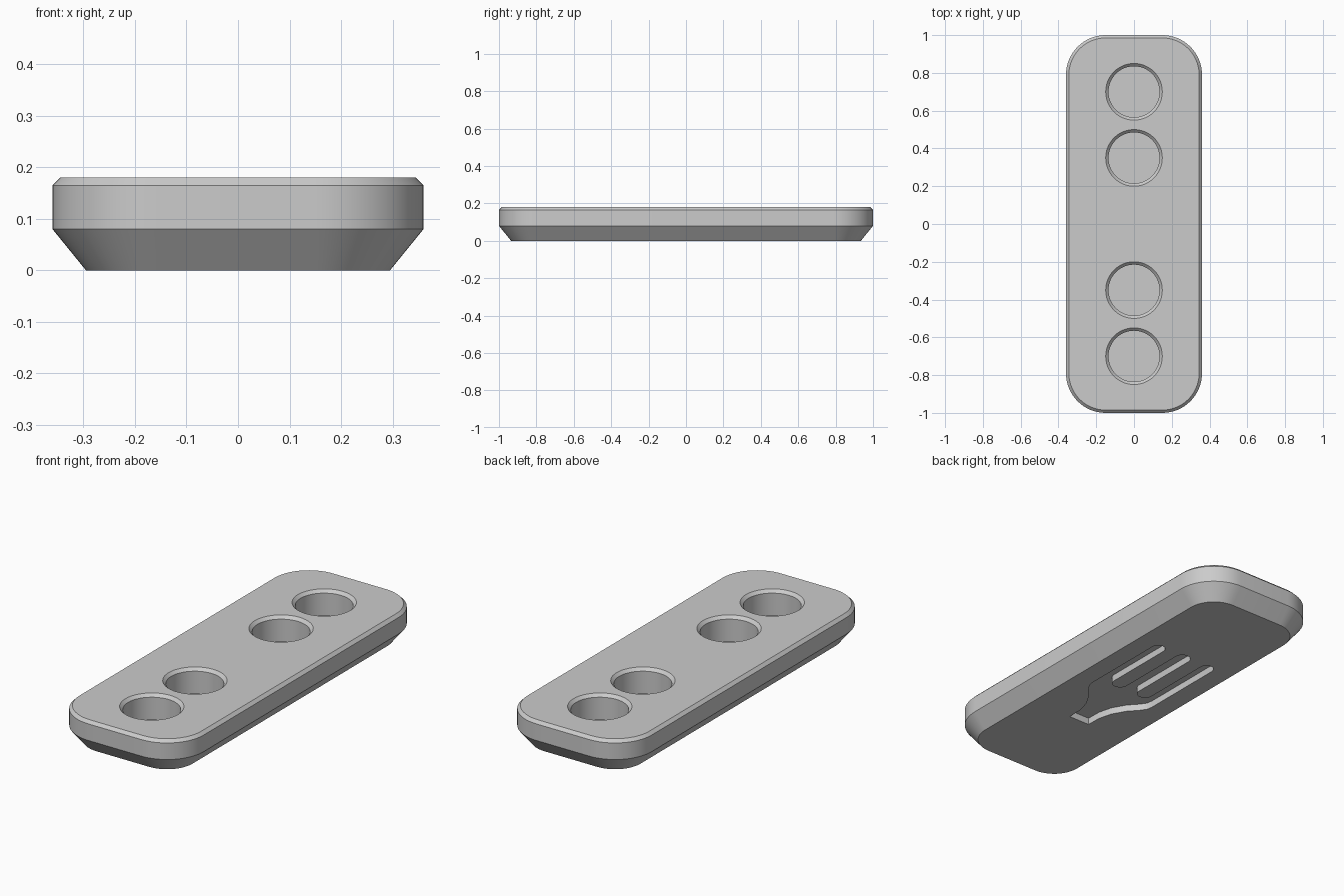
import bpy, bmesh, math

if "Cube" in bpy.data.objects:
    bpy.data.objects.remove(bpy.data.objects["Cube"], do_unlink=True)

grey = bpy.data.materials.new("light grey")
grey.use_nodes = True
COLOUR = (0.6, 0.6, 0.6, 1)
grey.diffuse_color = COLOUR
grey.node_tree.nodes["Principled BSDF"].inputs["Base Color"].default_value = COLOUR


def arc(cx, cy, r, start, end, steps):
    """Points along an arc, angles in degrees."""
    angles = [math.radians(start + (end - start) * i / steps) for i in range(steps + 1)]
    return [(cx + r * math.cos(a), cy + r * math.sin(a)) for a in angles]


def rounded_rectangle(inset):
    r = 0.21 - inset
    pts = []
    for sx, sy, start in ((1, 1, 0), (-1, 1, 90), (-1, -1, 180), (1, -1, 270)):
        pts += arc(sx * 0.15, sy * 0.79, r, start, start + 90, 16)
    return pts


def loft(name, layers):
    """Solid through matching outlines, each given as (points, z)."""
    bm = bmesh.new()
    rings = [[bm.verts.new((x, y, z)) for x, y in pts] for pts, z in layers]
    for low, high in zip(rings, rings[1:]):
        for i in range(len(low)):
            j = (i + 1) % len(low)
            bm.faces.new((low[i], low[j], high[j], high[i]))
    bm.faces.new(rings[0][::-1])
    bm.faces.new(rings[-1])
    bmesh.ops.recalc_face_normals(bm, faces=bm.faces)
    mesh = bpy.data.meshes.new(name)
    bm.to_mesh(mesh)
    bm.free()
    mesh.materials.append(grey)
    obj = bpy.data.objects.new(name, mesh)
    bpy.context.collection.objects.link(obj)
    return obj


def carve(target, cutter):
    cutter.hide_render = True
    mod = target.modifiers.new(cutter.name, "BOOLEAN")
    mod.operation = "DIFFERENCE"
    mod.solver = "EXACT"
    mod.object = cutter
    bpy.context.view_layer.objects.active = target
    bpy.ops.object.modifier_apply(modifier=mod.name)
    bpy.data.objects.remove(cutter, do_unlink=True)


# Plate with a wide lower bevel and a fine upper bevel
plate = loft("plate", [(rounded_rectangle(inset), z) for inset, z in
                       ((0.065, 0), (0, 0.08), (0, 0.165), (0.015, 0.18))])

# Four blind round sockets with chamfered rims
for y in (-0.7, -0.35, 0.35, 0.7):
    layers = [(arc(0, y, r, 0, 357.5, 143)[::3], z) for r, z in
              ((0.135, 0.05), (0.135, 0.165), (0.17, 0.2))]
    carve(plate, loft("socket_cutter", layers))

# Shallow three-pronged recess in the underside
half = [(0.06, -0.42), (0.062, -0.34), (0.08, -0.27), (0.12, -0.2),
        (0.165, -0.15), (0.185, -0.12), (0.19, -0.09)]
half += arc(0.155, 0.37, 0.035, 0, 180, 10)
half += arc(0.08, -0.01, 0.04, 0, -180, 12)
half += arc(0, 0.37, 0.04, 0, 85, 6)
outline = half + [(-x, y) for x, y in reversed(half)]
carve(plate, loft("recess_cutter", [(outline, -0.05), (outline, 0.035)]))

# Smooth rounded walls, crisp edges
bpy.ops.object.select_all(action="DESELECT")
plate.select_set(True)
bpy.context.view_layer.objects.active = plate
bpy.ops.object.shade_smooth_by_angle(angle=math.radians(30))
